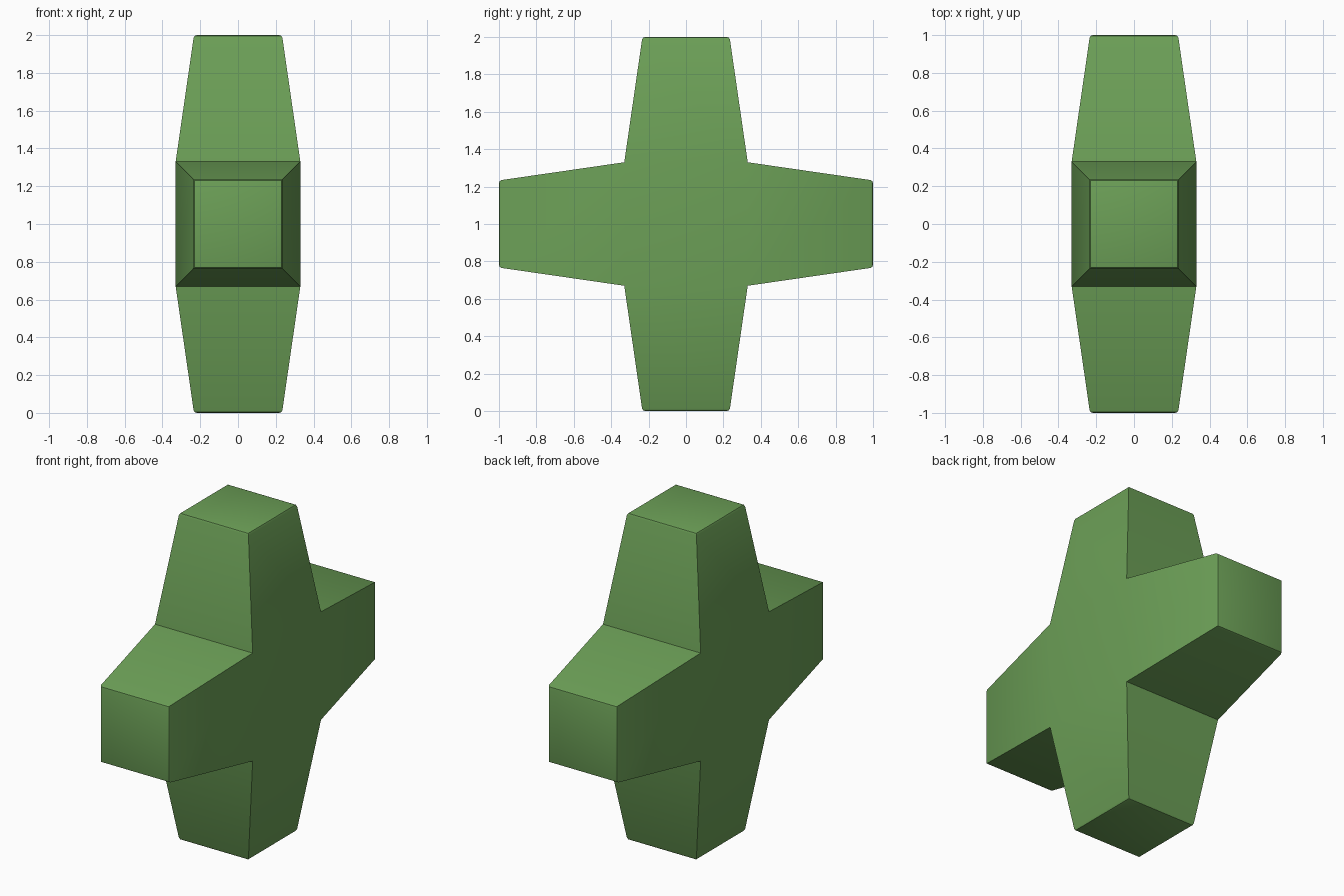
import bpy, bmesh
from mathutils import Vector

if "Cube" in bpy.data.objects:
    bpy.data.objects.remove(bpy.data.objects["Cube"])

CORE, TIP, REACH = 0.33, 0.233, 1.0   # half widths of core and arm ends, arm length

green = bpy.data.materials.new("leaf_green")
green.diffuse_color = (0.15, 0.35, 0.095, 1)
green.use_nodes = True
green.node_tree.nodes["Principled BSDF"].inputs["Base Color"].default_value = green.diffuse_color

# Central cube
bm = bmesh.new()
bmesh.ops.create_cube(bm, size=2 * CORE)

# Four tapered arms, extruded front, back, up and down
caps = []
for axis in (Vector((0, 1, 0)), Vector((0, -1, 0)), Vector((0, 0, 1)), Vector((0, 0, -1))):
    bm.normal_update()
    face = max(bm.faces, key=lambda f: f.calc_center_median().normalized().dot(axis))
    cap = bmesh.ops.extrude_discrete_faces(bm, faces=[face])["faces"][0]
    for v in cap.verts:
        side = v.co - axis * v.co.dot(axis)
        v.co = side * (TIP / CORE) + axis * REACH
    caps.append(cap)
bmesh.ops.remove_doubles(bm, verts=bm.verts, dist=1e-4)

# Slightly rounded rims on the arm ends
rims = list({e for f in caps for e in f.edges})
bmesh.ops.bevel(bm, geom=rims, offset=0.014, segments=2, profile=0.5, affect='EDGES')
bmesh.ops.recalc_face_normals(bm, faces=bm.faces)

mesh = bpy.data.meshes.new("four_arm_block")
bm.to_mesh(mesh)
bm.free()
mesh.materials.append(green)
block = bpy.data.objects.new("four_arm_block", mesh)
block.location.z = REACH
bpy.context.collection.objects.link(block)

# Smooth shading with sharp edges kept
bpy.context.view_layer.objects.active = block
block.select_set(True)
bpy.ops.object.shade_smooth_by_angle(angle=0.52)
